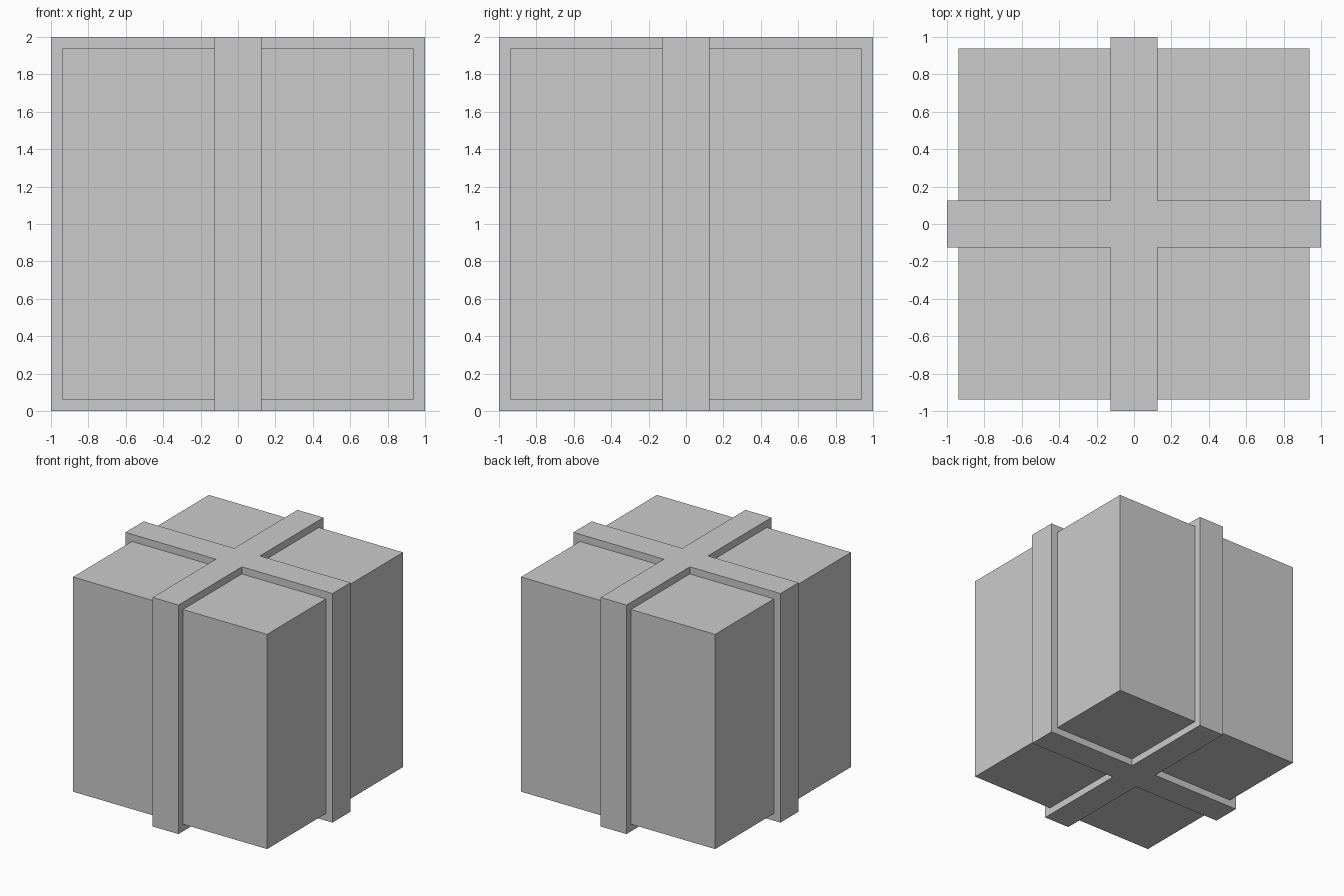
import bpy, bmesh

if "Cube" in bpy.data.objects:
    bpy.data.objects.remove(bpy.data.objects["Cube"])

HALF = 1.0       # outer reach of the ribbon
BOX = 0.9375     # half size of the box
BAND = 0.125     # half width of the ribbon


def make_object(name, bm):
    bmesh.ops.recalc_face_normals(bm, faces=bm.faces)
    mesh = bpy.data.meshes.new(name)
    bm.to_mesh(mesh)
    bm.free()
    obj = bpy.data.objects.new(name, mesh)
    bpy.context.collection.objects.link(obj)
    obj.location.z = HALF
    return obj


# Box: plain cube, raised so that the ribbon touches the floor
bm = bmesh.new()
bmesh.ops.create_cube(bm, size=2 * BOX)
make_object("gift_box", bm)

# Ribbon: cross-shaped profile extruded over the full height
arm = [(HALF, -BAND), (HALF, BAND), (BAND, BAND)]
profile = []
for _ in range(4):
    profile += arm
    arm = [(-y, x) for x, y in arm]

bm = bmesh.new()
face = bm.faces.new([bm.verts.new((x, y, -HALF)) for x, y in profile])
top = bmesh.ops.extrude_face_region(bm, geom=[face], use_keep_orig=True)["geom"]
bmesh.ops.translate(bm, vec=(0, 0, 2 * HALF),
                    verts=[g for g in top if isinstance(g, bmesh.types.BMVert)])
make_object("ribbon", bm)
